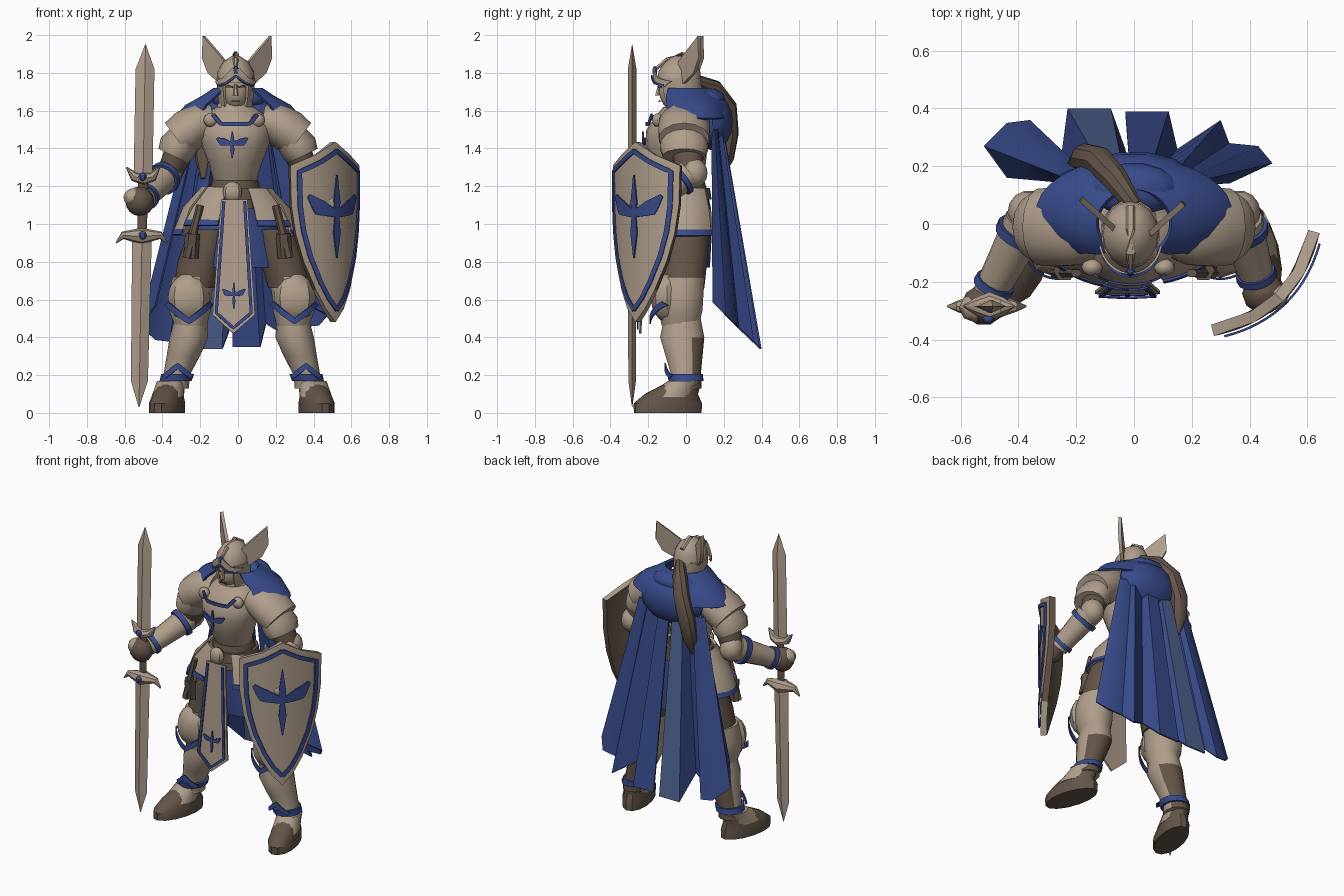
import bpy, bmesh
from math import sin, cos, radians, sqrt, pi
from mathutils import Vector

if "Cube" in bpy.data.objects:
    bpy.data.objects.remove(bpy.data.objects["Cube"])


def material(name, rgb):
    m = bpy.data.materials.new(name)
    m.use_nodes = True
    m.diffuse_color = (*rgb, 1)
    m.node_tree.nodes["Principled BSDF"].inputs["Base Color"].default_value = (*rgb, 1)
    return m


armour = material("pale armour", (.43, .34, .26))
blue = material("royal blue cloth", (.04, .07, .26))
brown = material("dark leather", (.125, .09, .066))
slate = material("slate blue lining", (.075, .12, .27))
parts = []


def build(name, verts, faces, mats, thick=0):
    """Make an object; an open surface gets a thickness."""
    bm = bmesh.new()
    vs = [bm.verts.new(v) for v in verts]
    for f in faces:
        bm.faces.new([vs[i] for i in f])
    bmesh.ops.remove_doubles(bm, verts=bm.verts[:], dist=.0005)
    if thick:
        bm.normal_update()
        skin = bm.faces[:]
        rim = [e.verts[:] for e in bm.edges if e.is_boundary]
        inner = {v: bm.verts.new(v.co - v.normal * thick) for v in bm.verts[:]}
        for f in skin:
            bm.faces.new([inner[v] for v in reversed(f.verts)])
        for a, b in rim:
            bm.faces.new((a, b, inner[b], inner[a]))
    bmesh.ops.recalc_face_normals(bm, faces=bm.faces[:])
    me = bpy.data.meshes.new(name)
    bm.to_mesh(me)
    bm.free()
    for m in mats if isinstance(mats, list) else [mats]:
        me.materials.append(m)
    ob = bpy.data.objects.new(name, me)
    bpy.context.collection.objects.link(ob)
    parts.append(ob)
    return ob


def grid(cols, rows, wrap=False):
    last = cols if wrap else cols - 1
    return [(r * cols + c, r * cols + (c + 1) % cols, (r + 1) * cols + (c + 1) % cols, (r + 1) * cols + c)
            for r in range(rows - 1) for c in range(last)]


def tube(name, rings, mat, side=1, shift=0, flat=False, arc=None, thick=.015, n=14):
    """Loft rings (x, y, z, radius a, radius b); arc leaves an open shell."""
    pts = [Vector(r[:3]) for r in rings]
    a0, a1 = arc or (0, 360)
    count = n + 1 if arc else n
    verts = []
    for i, r in enumerate(rings):
        t = pts[min(i + 1, len(pts) - 1)] - pts[max(i - 1, 0)]
        t = Vector((0, 0, 1)) if flat else t.normalized()
        a = Vector((0, 1, 0)).cross(t).normalized()
        b = t.cross(a)
        for k in range(count):
            g = radians(a0 + (a1 - a0) * k / n)
            v = pts[i] + a * cos(g) * r[3] + b * sin(g) * r[4]
            verts.append((side * v.x + shift, v.y, v.z))
    faces = grid(count, len(rings), not arc)
    if not arc:
        faces += [range(n), range(n * (len(rings) - 1), n * len(rings))]
    return build(name, verts, faces, mat, thick if arc else 0)


def ball(name, loc, size, mat, n=14):
    """Ellipsoid."""
    x, y, z = loc
    rings = [(x, y, z - size[2] * cos(pi * k / 8), size[0] * sin(pi * k / 8) + .001,
              size[1] * sin(pi * k / 8) + .001) for k in range(9)]
    return tube(name, rings, mat, flat=True, n=n)


def plate(name, outline, place, mat, thick=.015):
    return build(name, [place(*p) for p in outline], [range(len(outline))], mat, thick)


def ribbon(name, pts, place, mat=blue):
    """Thin painted strip through (u, z, width), laid on a surface."""
    pts = [Vector(p) for p in pts]
    line = [a.lerp(b, k / 5) for a, b in zip(pts, pts[1:]) for k in range(5)] + [pts[-1]]
    verts = []
    for i, p in enumerate(line):
        d = line[min(i + 1, len(line) - 1)] - line[max(i - 1, 0)]
        n = Vector((-d.y, d.x)).normalized() * p.z / 2
        verts += [place(p.x + n.x * k, p.y + n.y * k) for k in (-1, 0, 1)]
    return build(name, verts, grid(3, len(line)), mat, .008)


def emblem(name, cx, cz, w, h, place):
    """Winged blade badge."""
    ribbon(name + "_blade", [(cx, cz + h, .005), (cx, cz + h * .35, w * .26), (cx, cz, w * .17),
                             (cx, cz - h * .4, w * .28), (cx, cz - h, .005)], place)
    for s in (-1, 1):
        ribbon(name + "_wing", [(cx + s * w, cz + h * .5, w * .12), (cx + s * w * .65, cz + h * .22, w * .5),
                                (cx, cz + h * .05, w * .2)], place)


def front(cx, cy, rx, ry):
    """Placement on the front of an upright elliptic column."""
    return lambda u, z: (u, cy - ry * sqrt(max(0, 1 - ((u - cx) / rx) ** 2)) - .006, z)


# Torso
mid = -.015
tube("breastplate", [(mid, -.03, 1.23, .115, .11), (mid, -.04, 1.32, .14, .145), (mid, -.05, 1.42, .18, .165),
                     (mid, -.05, 1.5, .19, .16), (mid, -.03, 1.57, .17, .13), (mid, -.02, 1.62, .1, .1)],
     armour, flat=True, n=20)
tube("belly", [(mid, -.02, 1.08, .16, .15), (mid, -.02, 1.16, .14, .14), (mid, -.02, 1.25, .115, .115)], brown, flat=True)
tube("belt", [(mid, -.02, 1.13, .165, .16), (mid, -.02, 1.19, .15, .15)], brown, flat=True)
ball("buckle", (-.03, -.18, 1.17), (.05, .035, .055), armour, 8)
tube("skirt", [(0, 0, .77, .25, .13), (0, 0, .95, .23, .14), (0, -.01, 1.1, .16, .13)], blue, flat=True)
tube("neck", [(mid, -.01, 1.58, .08, .08), (mid, -.02, 1.68, .06, .07)], brown, flat=True)
tube("gorget", [(mid, -.01, 1.57, .12, .12), (mid, -.01, 1.64, .09, .1)], armour, flat=True)
emblem("chest_badge", -.03, 1.42, .08, .07, front(mid, -.05, .19, .168))
ribbon("neckline", [(-.13, 1.58, .02), (-.09, 1.53, .02), (.06, 1.53, .02), (.1, 1.58, .02)], front(mid, -.05, .19, .15))
for x in (-.145, .105):
    ball("cloak_clasp", (x, -.15, 1.55), (.036, .03, .036), armour, 10)

# Tabard hanging from the belt
hang = lambda u, z: (u, -.25 + .06 * (z - .4), z)
over = lambda u, z: (u, hang(u, z)[1] - .005, z)
plate("tabard", [(-.09, 1.13), (-.135, .52), (-.025, .42), (.09, .52), (.05, 1.13)], hang, armour, .012)
ribbon("tabard_border", [(-.075, 1.12, .016), (-.115, .53, .016), (-.025, .45, .016), (.07, .53, .016), (.035, 1.12, .016)], over)
emblem("tabard_badge", -.022, .62, .06, .07, over)

# Cloak: mantle, hood and two pleated halves
tube("mantle", [(0, .04, 1.56, .34, .19), (0, .04, 1.63, .28, .18), (0, .02, 1.68, .19, .16), (0, .0, 1.72, .13, .12)],
     blue, flat=True, arc=(-52, 232), n=24)
ball("hood", (0, .14, 1.54), (.22, .11, .15), blue)
ball("hood_fold", (0, .12, 1.66), (.15, .09, .06), blue)
hems = {"cape_right": [(-.44, .16), (-.52, .27), (-.44, .35), (-.36, .36), (-.33, .28), (-.25, .25), (-.23, .4),
                       (-.08, .4), (-.03, .26)],
        "cape_left": [(-.03, .39), (.12, .39), (.15, .26), (.3, .36), (.33, .28), (.43, .27), (.48, .21), (.33, .14)]}
for name, hem in hems.items():
    verts = []
    for k in range(5):
        t = k / 4
        for x, y in hem:
            top, low = Vector((x * .5, .1 + y * .25, 1.5)), Vector((x, y, .72 - y * .95))
            verts.append(top.lerp(low, t))
    cape = build(name, verts, grid(len(hem), 5), [blue, slate], .01)
    for p in cape.data.polygons:
        if name == "cape_right" and abs(p.normal.x) < .15 and -.16 < p.center.x < -.06 and p.center.y > .15:
            p.material_index = 1

# Head and helmet
hx = -.012
ball("face", (hx, -.055, 1.7), (.072, .088, .1), armour)
tube("nose", [(hx, -.15, 1.68, .014, .016), (hx, -.14, 1.74, .008, .008)], armour, flat=True, n=6)
skin = front(hx, -.055, .075, .085)
for s in (-1, 1):
    ribbon("eye", [(hx + s * .015, 1.725, .008), (hx + s * .045, 1.73, .014)], skin, brown)
ribbon("mouth", [(hx - .02, 1.65, .006), (hx + .02, 1.65, .006)], front(hx, -.055, .07, .078), brown)
tube("helmet_dome", [(hx, -.035, 1.75, .1, .118), (hx, -.035, 1.81, .095, .11), (hx, -.03, 1.86, .065, .08),
                     (hx, -.03, 1.89, .02, .03)], armour, flat=True, n=16)
tube("helmet_wall", [(hx, -.02, 1.61, .085, .1), (hx, -.03, 1.69, .098, .118), (hx, -.035, 1.77, .102, .12)],
     armour, flat=True, arc=(-48, 228))
tube("helmet_ridge", [(hx, -.16, 1.82, .006, .01), (hx, -.1, 1.87, .016, .014), (hx, -.02, 1.9, .016, .014),
                      (hx, .06, 1.85, .016, .014)], armour, n=6)
for s in (-1, 1):
    ribbon("brow_guard", [(hx + s * .095, 1.74, .035), (hx + s * .05, 1.76, .04), (hx, 1.81, .05)],
           front(hx, -.04, .105, .122), armour)
    ribbon("brow_trim", [(hx + s * .09, 1.735, .01), (hx + s * .05, 1.745, .01), (hx, 1.785, .012)],
           front(hx, -.045, .105, .126))
    plate("helmet_wing", [(.05, 1.74), (.06, 1.86), (.11, 1.92), (.175, 1.995), (.18, 1.88), (.15, 1.8), (.09, 1.745)],
          lambda x, z: (s * x + hx, (x - .09) * .9, z), armour, .02)
ball("brow_gem", (hx, -.165, 1.81), (.016, .014, .026), blue, 6)
tube("ponytail", [(0, .06, 1.76, .03, .03), (-.06, .15, 1.72, .045, .045), (-.12, .22, 1.62, .05, .05),
                  (-.165, .23, 1.48, .055, .05), (-.18, .21, 1.35, .05, .045), (-.185, .18, 1.24, .012, .012)], brown, n=9)

# Arms
wrists = {1: Vector((.43, -.2, 1.1)), -1: Vector((-.5, -.24, 1.13))}
for s, wrist in wrists.items():
    elbow = Vector((s * .365, .02, 1.27))

    def band(name, t0, t1, r0, r1, mat):
        p, q = elbow.lerp(wrist, t0), elbow.lerp(wrist, t1)
        tube(name, [(*p, r0, r0), (*q, r1, r1)], mat)

    tube("upper_arm", [(.25, .0, 1.48, .08, .09), (.32, .01, 1.37, .075, .085), (.365, .02, 1.26, .065, .07)], brown, s)
    ball("elbow_guard", elbow + Vector((0, .02, 0)), (.072, .075, .08), armour)
    band("forearm", .05, 1, .078, .058, armour)
    band("elbow_trim", .16, .26, .09, .088, blue)
    band("wrist_trim", .84, .93, .07, .072, blue)
    tube("pauldron", [(.13, -.01, 1.55, .08, .11), (.19, -.01, 1.54, .105, .135), (.27, -.01, 1.49, .115, .14),
                      (.325, -.01, 1.45, .105, .135)], armour, s)
    tube("pauldron_lame", [(.28, -.01, 1.46, .09, .12), (.325, -.01, 1.4, .1, .13), (.345, -.01, 1.36, .085, .115)], armour, s)
    ball("glove", wrist + Vector((s * .02, -.04, -.01)), (.075, .07, .078), brown, 10)
    ball("knuckle_plate", wrist + Vector((s * .05, -.05, .01)), (.055, .05, .05), armour, 8)

# Double-ended sword
sx = lambda z: -.525 + .018 * z
blade = lambda stops: [(sx(z), -.285, z, w, w * .45) for z, w in stops]
tube("upper_blade", blade([(1.24, .05), (1.82, .05), (1.95, .002)]), armour, flat=True, n=4)
tube("lower_blade", blade([(.03, .002), (.17, .045), (.92, .052)]), armour, flat=True, n=4)
tube("grip", blade([(.92, .026), (1.26, .026)]), brown, flat=True, n=8)
tube("cross_guard", [(-.645, -.285, .9, .004, .004), (-.61, -.285, .94, .02, .02), (-.51, -.285, .935, .045, .055),
                     (-.41, -.285, .94, .02, .02), (-.375, -.285, .9, .004, .004)], armour, n=8)
tube("upper_guard", [(-.59, -.285, 1.3, .004, .004), (-.55, -.285, 1.25, .025, .03), (-.5, -.285, 1.24, .035, .05),
                     (-.45, -.285, 1.25, .025, .03), (-.415, -.285, 1.3, .004, .004)], armour, n=8)
for z in (.94, 1.25):
    ball("sword_gem", (-.505, -.33, z), (.02, .015, .022), blue, 6)

# Shield: curved face, leather back, painted border and badge
along, out = Vector((.717, .697, 0)), Vector((.697, -.717, 0))


def on_shield(u, z, lift=.006):
    return Vector((.4575, -.2075, z)) + along * u + out * (.085 * (1 - (u / .26) ** 2) + lift)


edge = [(0, .48), (.065, .55), (.125, .65), (.19, .8), (.23, .95), (.25, 1.1), (.255, 1.31), (.12, 1.37), (0, 1.435)]
shield = build("shield", [on_shield(w * k / 6, z, 0) for w, z in edge for k in range(-6, 7)],
               grid(13, len(edge)), [armour, brown], .04)
for p in shield.data.polygons:
    p.material_index = 1 if p.normal.dot(out) < -.3 else 0
for s in (-1, 1):
    ribbon("shield_border", [(s * w * .85, 1.03 + (z - 1.03) * .88, .024) for w, z in edge], on_shield)
emblem("shield_badge", 0, 1.04, .17, .22, on_shield)

# Hips and legs
for s in (-1, 1):
    for name, arc, low in (("front_tasset", (-72, -34), .99), ("side_tasset", (-30, 40), .94)):
        tube(name, [(0, 0, low, .335, .21), (0, 0, 1.08, .28, .19), (0, 0, 1.19, .18, .155)], armour, s, flat=True, arc=arc, n=8)
        tube(name + "_trim", [(0, 0, low, .341, .217), (0, 0, low + .03, .326, .212)], blue, s, flat=True, arc=arc, n=8, thick=.012)
    tube("strap", [(.2, -.17, 1.1, .02, .015), (.27, -.17, .82, .025, .02)], brown, s, n=6)
    tube("pouch", [(.25, -.15, .82, .04, .03), (.24, -.16, .95, .04, .04)], brown, s, n=6)
    leg = dict(side=s, shift=.02, flat=True)
    tube("thigh", [(.25, -.02, .66, .11, .12), (.22, -.01, .8, .12, .125), (.16, 0, .97, .12, .13)], brown, **leg)
    tube("cuisse", [(.27, -.03, .46, .085, .1), (.275, -.03, .54, .11, .12), (.275, -.03, .62, .115, .125),
                    (.255, -.02, .72, .112, .122)], armour, **leg)
    ball("knee_guard", (s * .28 + .02, -.1, .61), (.11, .085, .13), armour, 8)
    cx = s * .28 + .02
    ribbon("knee_trim", [(cx - .115, .58, .025), (cx - .06, .53, .03), (cx, .485, .03), (cx + .06, .53, .03),
                         (cx + .115, .58, .025)], front(cx, -.04, .13, .14))
    greave = tube("greave", [(.355, 0, .13, .075, .085), (.345, 0, .2, .07, .08), (.31, -.01, .3, .088, .1),
                             (.28, -.02, .4, .102, .12), (.27, -.02, .5, .085, .1)], [armour, brown], **leg)
    for p in greave.data.polygons:
        p.material_index = 1 if p.normal.y > .5 and p.center.z < .36 else 0
    tube("ankle_trim", [(.35, 0, .17, .085, .095), (.34, -.005, .205, .087, .097)], blue, **leg)
    ribbon("shin_trim", [(s * .34 - .05, .19, .022), (s * .34 + .02, .25, .03), (s * .34 + .09, .19, .022)],
           front(s * .34 + .02, 0, .1, .1))
    boot = tube("boot", [(0, -.1, 0, .085, .185), (0, -.1, .05, .087, .187), (0, -.08, .1, .075, .145),
                         (0, 0, .17, .065, .085)], brown, flat=True)
    cover = tube("foot_plate", [(0, -.085, .085, .083, .125), (0, -.05, .13, .078, .105), (0, -.01, .17, .076, .085)],
                 armour, flat=True)
    for ob in (boot, cover):
        ob.location = (s * .37 + .02, 0, 0)
        ob.rotation_euler.z = s * .26

# Smooth shading with crisp edges
bpy.ops.object.select_all(action="DESELECT")
for ob in parts:
    ob.select_set(True)
bpy.context.view_layer.objects.active = parts[0]
bpy.ops.object.shade_smooth_by_angle(angle=radians(38))
